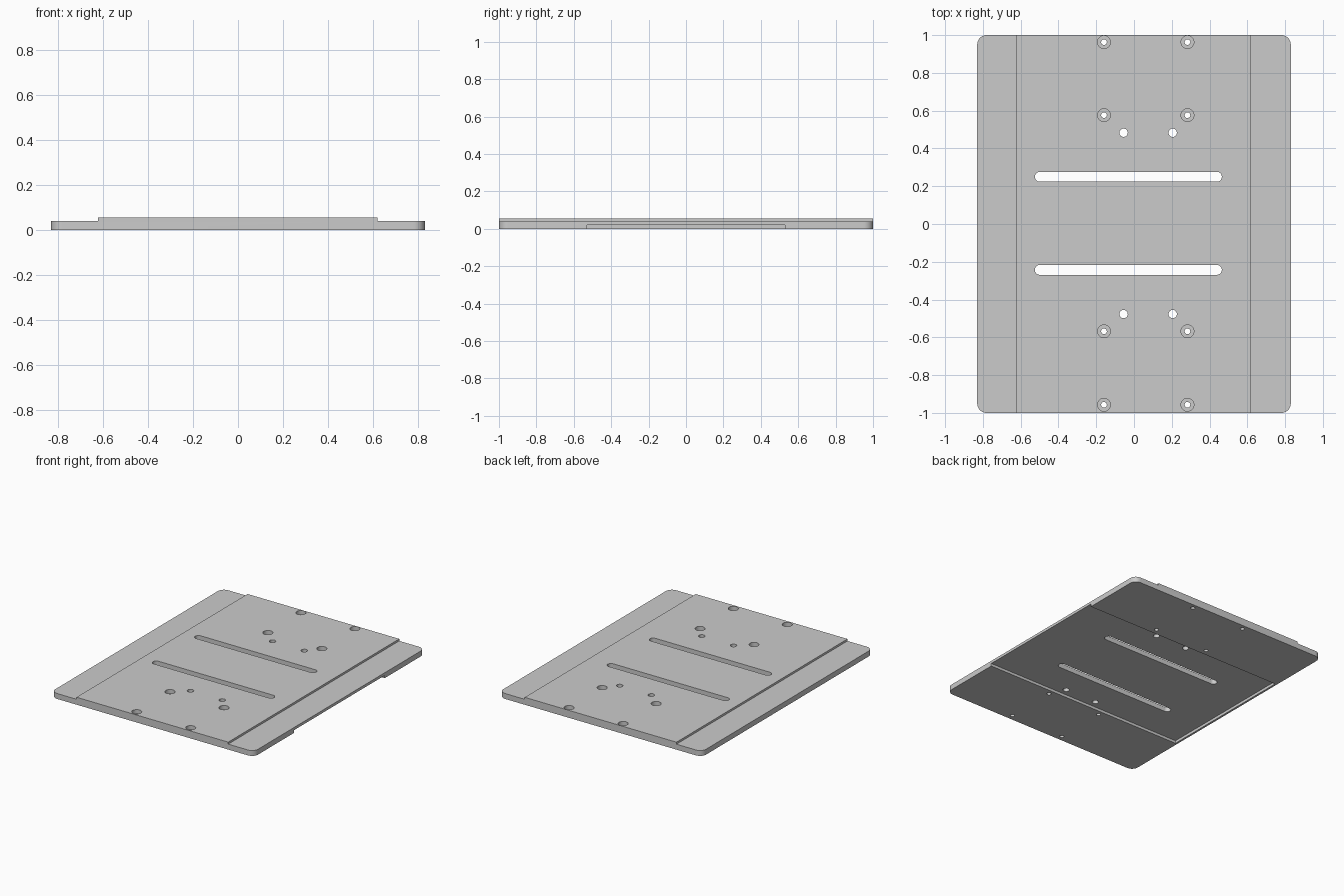
import bpy, bmesh, math

if "Cube" in bpy.data.objects:
    bpy.data.objects.remove(bpy.data.objects["Cube"])

HX, HY, TOP = 0.83, 1.0, 0.055


def prism(name, pts, z0, z1):
    """Extrude a closed outline from z0 to z1."""
    bm = bmesh.new()
    face = bm.faces.new([bm.verts.new((x, y, z0)) for x, y in pts])
    ext = bmesh.ops.extrude_face_region(bm, geom=[face])
    for v in ext["geom"]:
        if isinstance(v, bmesh.types.BMVert):
            v.co.z = z1
    bmesh.ops.recalc_face_normals(bm, faces=bm.faces)
    mesh = bpy.data.meshes.new(name)
    bm.to_mesh(mesh)
    bm.free()
    obj = bpy.data.objects.new(name, mesh)
    bpy.context.collection.objects.link(obj)
    return obj


def rounded(x0, x1, y0, y1, r, n=12):
    """Rectangle outline with round corners."""
    corners = [(x1 - r, y1 - r), (x0 + r, y1 - r), (x0 + r, y0 + r), (x1 - r, y0 + r)]
    pts = []
    for i, (cx, cy) in enumerate(corners):
        for k in range(n + 1):
            a = math.pi / 2 * (i + k / n)
            p = (cx + r * math.cos(a), cy + r * math.sin(a))
            if not pts or math.dist(p, pts[-1]) > 1e-5:
                pts.append(p)
    if math.dist(pts[0], pts[-1]) < 1e-5:
        pts.pop()
    return pts


def circle(cx, cy, r, n=32):
    return [(cx + r * math.cos(math.tau * k / n), cy + r * math.sin(math.tau * k / n))
            for k in range(n)]


def box(x0, x1, y0, y1):
    return [(x0, y0), (x1, y0), (x1, y1), (x0, y1)]


def cut(obj, pts, z0, z1):
    """Subtract a prism and discard the cutter."""
    cutter = prism("cutter", pts, z0, z1)
    cutter.hide_render = True
    mod = obj.modifiers.new("cut", 'BOOLEAN')
    mod.operation, mod.solver, mod.object = 'DIFFERENCE', 'EXACT', cutter
    bpy.context.view_layer.objects.active = obj
    bpy.ops.object.modifier_apply(modifier=mod.name)
    bpy.data.objects.remove(cutter)


# Main slab with rounded corners
plate = prism("mounting_plate", rounded(-HX, HX, -HY, HY, 0.05), 0, TOP)

# Lowered side ledges
cut(plate, box(-1, -0.622, -1.1, 1.1), 0.04, 0.1)
cut(plate, box(0.62, 1, -1.1, 1.1), 0.04, 0.1)

# Underside pocket, open on the right edge
cut(plate, box(-0.815, 1, -0.53, 0.53), -0.1, 0.02)

# Long slots
for y in (0.25, -0.243):
    cut(plate, rounded(-0.525, 0.465, y - 0.026, y + 0.026, 0.026), -0.1, 0.2)

# Plain through holes
for x in (-0.055, 0.205):
    for y in (0.483, -0.477):
        cut(plate, circle(x, y, 0.022), -0.1, 0.2)

# Counterbored screw holes
for x in (-0.159, 0.283):
    for y in (0.963, 0.576, -0.568, -0.957):
        cut(plate, circle(x, y, 0.034), 0.025, 0.2)
        cut(plate, circle(x, y, 0.015), -0.1, 0.2)

# Smooth walls, crisp edges
plate.select_set(True)
bpy.context.view_layer.objects.active = plate
bpy.ops.object.shade_smooth_by_angle(angle=math.radians(30))
